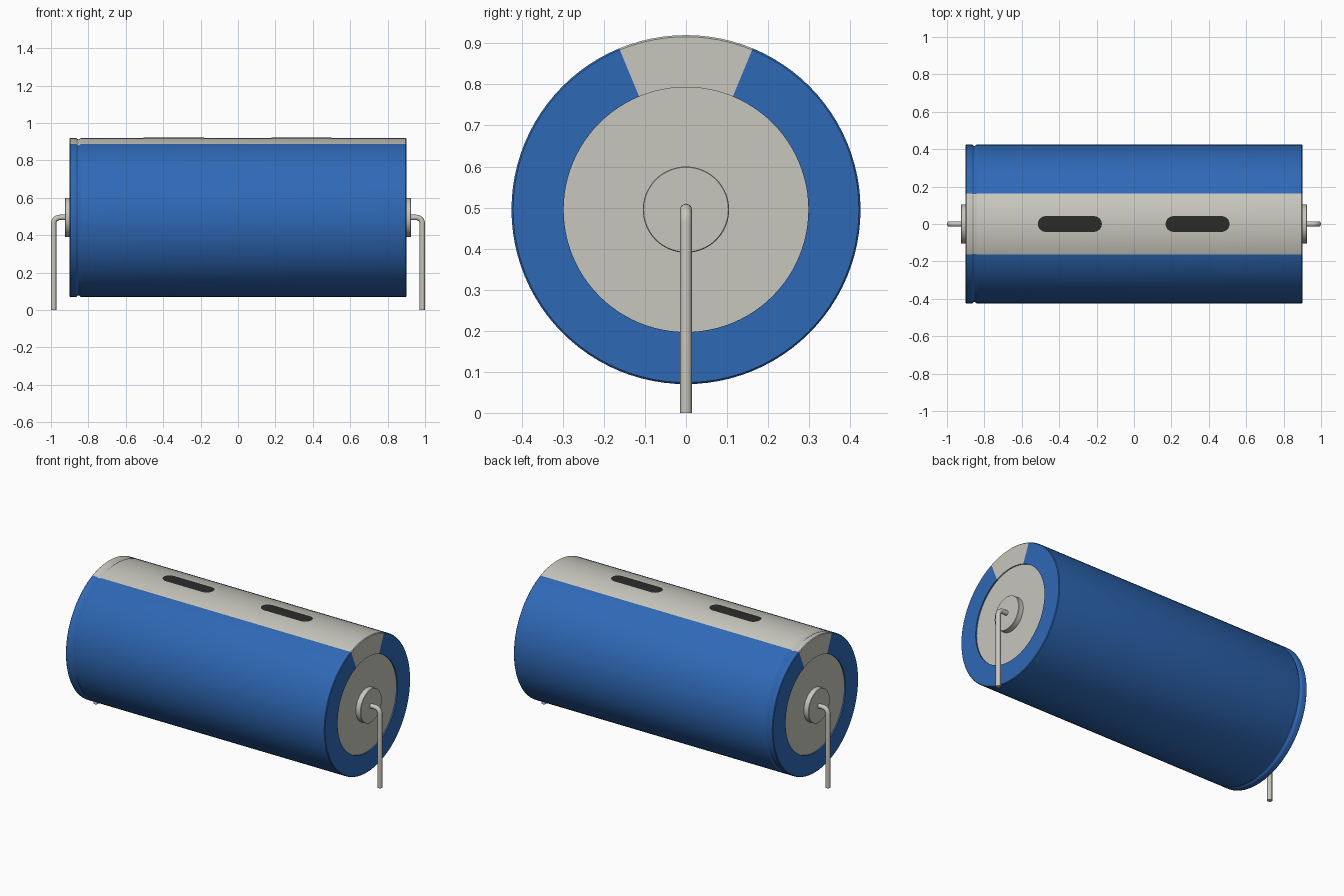
import bpy, bmesh
from math import sin, cos, pi, sqrt, atan2, radians

default = bpy.data.objects.get("Cube")
if default:
    bpy.data.objects.remove(default)

AXIS_Z, RADIUS, SEGMENTS = 0.495, 0.425, 96


def material(name, rgb, roughness=0.5):
    mat = bpy.data.materials.new(name)
    mat.use_nodes = True
    mat.diffuse_color = (*rgb, 1)
    shader = mat.node_tree.nodes["Principled BSDF"]
    shader.inputs["Base Color"].default_value = (*rgb, 1)
    shader.inputs["Roughness"].default_value = roughness
    return mat


blue = material("blue sleeve", (0.028, 0.14, 0.47))
silver = material("pale grey metal", (0.58, 0.57, 0.51))
black = material("dark marking", (0.024, 0.024, 0.024))


def finish(obj):
    bpy.ops.object.select_all(action="DESELECT")
    obj.select_set(True)
    bpy.context.view_layer.objects.active = obj
    bpy.ops.object.shade_smooth_by_angle(angle=radians(35))


def mesh_object(name, bm, mats):
    bmesh.ops.recalc_face_normals(bm, faces=bm.faces)
    mesh = bpy.data.meshes.new(name)
    bm.to_mesh(mesh)
    bm.free()
    for mat in mats:
        mesh.materials.append(mat)
    obj = bpy.data.objects.new(name, mesh)
    bpy.context.collection.objects.link(obj)
    return obj


def lathe(name, profile, mats):
    """Revolve (x, radius) points about the long axis; close both ends."""
    bm = bmesh.new()
    angles = [2 * pi * i / SEGMENTS for i in range(SEGMENTS)]
    rings = [[bm.verts.new((x, r * sin(a), AXIS_Z + r * cos(a))) for a in angles]
             for x, r in profile]
    for ring, following in zip(rings, rings[1:]):
        for i in range(SEGMENTS):
            j = (i + 1) % SEGMENTS
            bm.faces.new((ring[i], ring[j], following[j], following[i]))
    bm.faces.new(rings[0])
    bm.faces.new(rings[-1])
    return mesh_object(name, bm, mats)


# Sleeved can: recessed end discs, rounded rims and one crimped groove
END, DISC, RECESS = 0.9, 0.298, 0.008
groove = [(-0.853 + 0.015 * t / 4, RADIUS - 0.004 * (1 + cos(pi * t / 4)))
          for t in range(-4, 5)]
profile = [(-END + RECESS, DISC), (-END, DISC), (-END, RADIUS - 0.004),
           (-END + 0.004, RADIUS), *groove,
           (END - 0.004, RADIUS), (END, RADIUS - 0.004), (END, DISC), (END - RECESS, DISC)]
can = lathe("can_body", profile, [blue, silver])
for face in can.data.polygons:
    c = face.center
    in_stripe = abs(atan2(c.y, c.z - AXIS_Z)) < radians(22.5)
    is_disc = len(face.vertices) > 4
    face.material_index = int(in_stripe or is_disc)
finish(can)

# Dark rounded dashes bent over the top stripe
HALF_LENGTH, HALF_WIDTH = 0.171, 0.042
for label, centre in (("right", -0.343), ("left", 0.34)):
    bm = bmesh.new()
    strips = []
    for i in range(17):
        y = -HALF_WIDTH * cos(pi * i / 16)
        reach = HALF_LENGTH - HALF_WIDTH + sqrt(max(0, HALF_WIDTH ** 2 - y * y))
        z = AXIS_Z + sqrt((RADIUS + 0.002) ** 2 - y * y)
        strips.append([bm.verts.new((centre + s * reach, y, z)) for s in (-1, 1)])
    for (a, b), (c, d) in zip(strips, strips[1:]):
        bm.faces.new((a, b, d, c))
    dash = mesh_object(label + "_dash", bm, [black])
    if dash.data.polygons[0].normal.z < 0:
        dash.data.flip_normals()
    finish(dash)

# Collars and bent wire leads at both ends
WIRE, WIRE_X, BEND = 0.0145, 0.9855, 0.032
for label, side in (("right", -1), ("left", 1)):
    collar = [(side * (END - 0.01), 0.105), (side * 0.923, 0.105), (side * 0.925, 0.103)]
    finish(lathe(label + "_collar", collar, [silver]))

    path = [(0.91, AXIS_Z)]
    for i in range(9):
        a = pi / 2 * i / 8
        path.append((WIRE_X - BEND + BEND * sin(a), AXIS_Z - BEND + BEND * cos(a)))
    path.append((WIRE_X, 0))
    curve = bpy.data.curves.new(label + "_lead", "CURVE")
    curve.dimensions = "3D"
    curve.bevel_depth = WIRE
    curve.bevel_resolution = 4
    curve.use_fill_caps = True
    spline = curve.splines.new("POLY")
    spline.points.add(len(path) - 1)
    for point, (x, z) in zip(spline.points, path):
        point.co = (side * x, 0, z, 1)
    curve.materials.append(silver)
    lead = bpy.data.objects.new(label + "_lead", curve)
    bpy.context.collection.objects.link(lead)
    bpy.ops.object.select_all(action="DESELECT")
    lead.select_set(True)
    bpy.context.view_layer.objects.active = lead
    bpy.ops.object.convert(target="MESH")
    finish(bpy.context.view_layer.objects.active)
